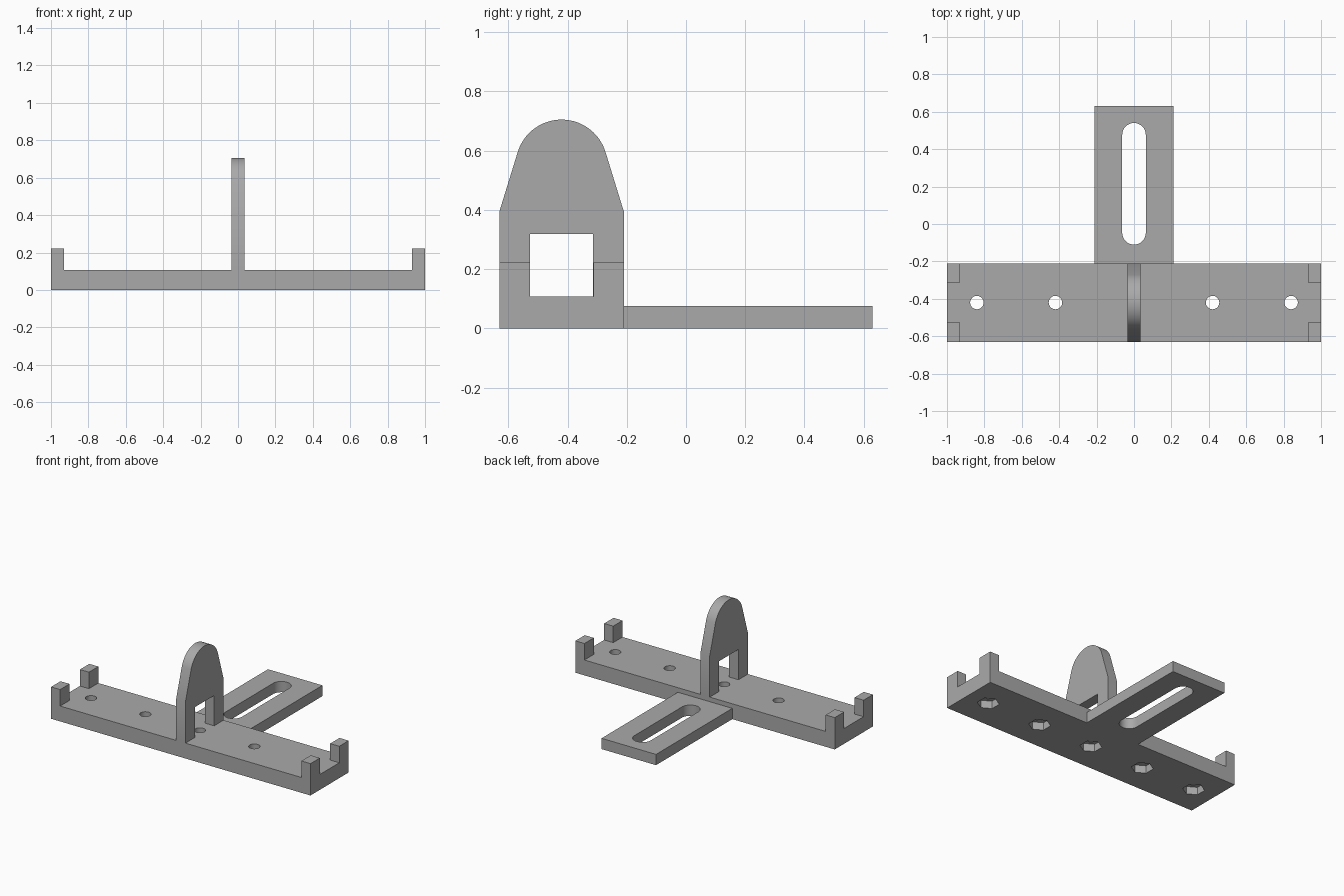
import bpy, bmesh, math
from mathutils import Matrix, Vector

if "Cube" in bpy.data.objects:
    bpy.data.objects.remove(bpy.data.objects["Cube"])

grey = bpy.data.materials.new("plain_grey")
grey.use_nodes = True
grey.diffuse_color = (0.4, 0.4, 0.4, 1)
grey.node_tree.nodes["Principled BSDF"].inputs["Base Color"].default_value = (0.4, 0.4, 0.4, 1)

BAR_TOP, BAR_Y, HALF_DEPTH = 0.107, -0.42, 0.21
UPRIGHT = Matrix(((0, 0, 1, 0), (1, 0, 0, 0), (0, 1, 0, 0), (0, 0, 0, 1)))  # profile in y-z


def arc(cx, cy, r, start, end, n):
    angles = [math.radians(start + (end - start) * i / n) for i in range(n + 1)]
    return [(cx + r * math.cos(a), cy + r * math.sin(a)) for a in angles]


def circle(cx, cy, r, n, start=0):
    return arc(cx, cy, r, start, start + 360, n)[:-1]


def rect(x0, x1, y0, y1):
    return [(x0, y0), (x1, y0), (x1, y1), (x0, y1)]


def prism(name, outline, low, high, frame=Matrix()):
    """Extrude a flat outline between two heights."""
    bm = bmesh.new()
    face = bm.faces.new([bm.verts.new((x, y, low)) for x, y in outline])
    top = bmesh.ops.extrude_face_region(bm, geom=[face])["geom"]
    moved = [v for v in top if isinstance(v, bmesh.types.BMVert)]
    bmesh.ops.translate(bm, verts=moved, vec=Vector((0, 0, high - low)))
    bm.transform(frame)
    bmesh.ops.recalc_face_normals(bm, faces=bm.faces)
    mesh = bpy.data.meshes.new(name)
    bm.to_mesh(mesh)
    bm.free()
    mesh.materials.append(grey)
    obj = bpy.data.objects.new(name, mesh)
    bpy.context.collection.objects.link(obj)
    return obj


def cut(obj, cutters):
    """Subtract each cutter, keep the result and drop the cutters."""
    for cutter in cutters:
        mod = obj.modifiers.new("cut", 'BOOLEAN')
        mod.operation, mod.solver, mod.object = 'DIFFERENCE', 'EXACT', cutter
    bpy.context.view_layer.update()
    graph = bpy.context.evaluated_depsgraph_get()
    result = bpy.data.meshes.new_from_object(obj.evaluated_get(graph))
    obj.modifiers.clear()
    obj.data = result
    for cutter in cutters:
        bpy.data.objects.remove(cutter)


# Base bar with bolt holes and hexagonal nut pockets underneath
bar = prism("base_bar", rect(-1, 1, BAR_Y - HALF_DEPTH, BAR_Y + HALF_DEPTH), 0, BAR_TOP)
cutters = []
for x in (-0.84, -0.42, 0, 0.42, 0.84):
    cutters.append(prism("bolt_cutter", circle(x, BAR_Y, 0.036, 32), -0.1, 0.3))
    cutters.append(prism("nut_cutter", circle(x, BAR_Y, 0.07, 6, 30), -0.1, 0.053))
cut(bar, cutters)

# Corner posts
for side, sx in (("right", -1), ("left", 1)):
    for end, sy in (("front", -1), ("back", 1)):
        xs = sorted((sx * 0.93, sx))
        ys = sorted((BAR_Y + sy * 0.107, BAR_Y + sy * HALF_DEPTH))
        prism(f"{end}_{side}_post", rect(*xs, *ys), BAR_TOP, 0.222)

# Rear tongue with a long slot
tongue = prism("rear_tongue", rect(-0.21, 0.21, BAR_Y + HALF_DEPTH, 0.63), 0, 0.075)
slot = arc(0, 0.477, 0.063, 0, 180, 24) + arc(0, -0.047, 0.063, 180, 360, 24)
cut(tongue, [prism("slot_cutter", slot, -0.1, 0.2)])

# Upright bracket: two legs, sloped shoulders and a round eye
half, inner, ring_z = HALF_DEPTH, 0.106, 0.55
profile = [(BAR_Y + half, BAR_TOP), (BAR_Y + half, 0.395)]
profile += arc(BAR_Y, ring_z, 0.155, 17, 163, 40)
profile += [(BAR_Y - half, 0.395), (BAR_Y - half, BAR_TOP), (BAR_Y - inner, BAR_TOP),
            (BAR_Y - inner, 0.318), (BAR_Y + inner, 0.318), (BAR_Y + inner, BAR_TOP)]
bracket = prism("upright_bracket", profile, -0.036, 0.036, UPRIGHT)
cut(bracket, [prism("eye_cutter", circle(BAR_Y, ring_z, 0.127, 64), -0.2, 0.2, UPRIGHT)])

# Smooth the rounded walls, keep edges sharp
for obj in (bar, tongue, bracket):
    bpy.ops.object.select_all(action='DESELECT')
    obj.select_set(True)
    bpy.context.view_layer.objects.active = obj
    bpy.ops.object.shade_smooth_by_angle(angle=math.radians(25))
